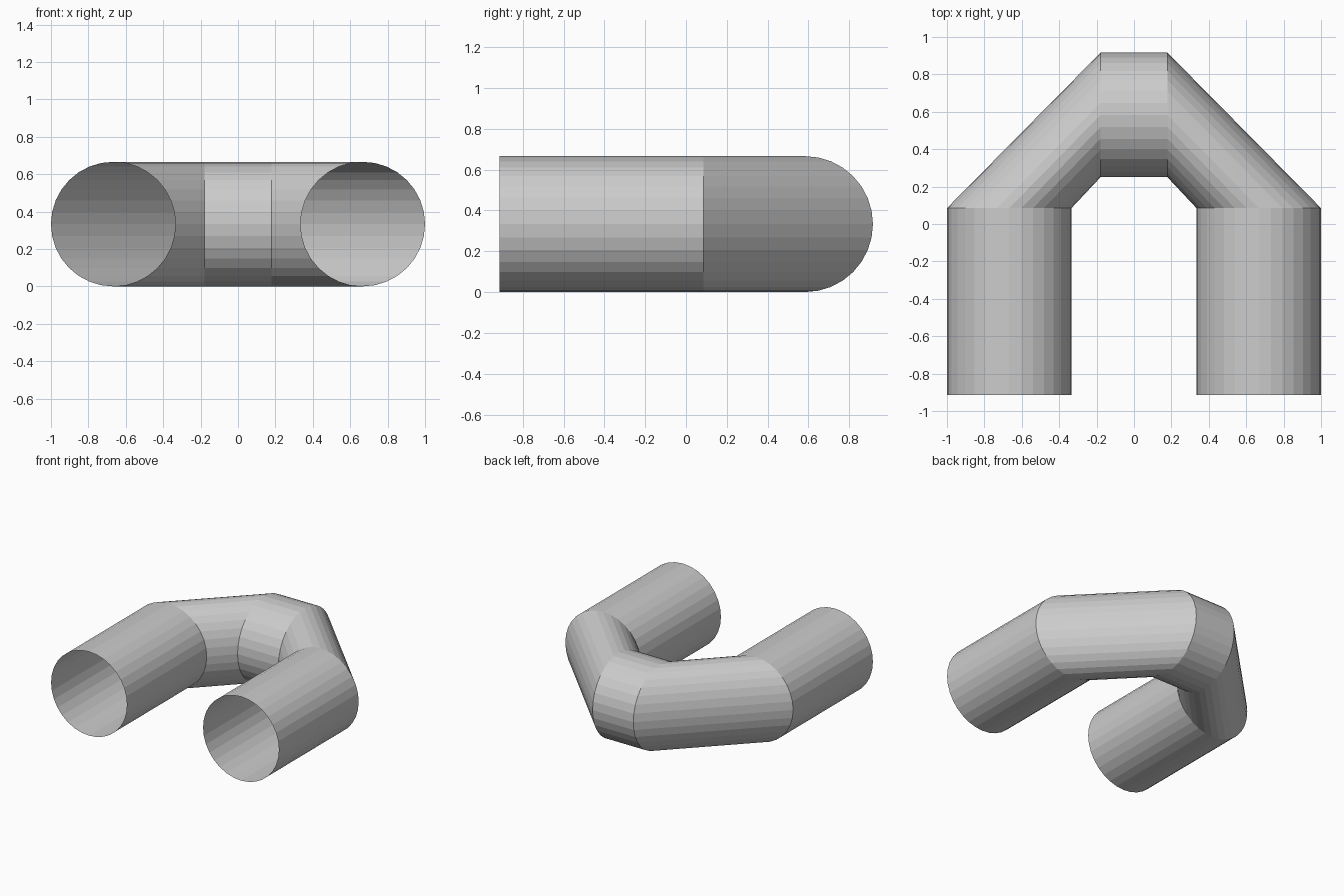
import bpy, bmesh
from math import sin, cos, tau
from mathutils import Vector

if "Cube" in bpy.data.objects:
    bpy.data.objects.remove(bpy.data.objects["Cube"])

SIDES = 32
R = 0.333

# Ring stations along the bend: centre (x, y) and outward direction (x, y)
half = [
    ((-0.667, -0.915), (-1, 0)),   # open end of the leg
    ((-0.667, 0.085), (-1, 0)),    # top of the leg
    ((-0.179, 0.583), (0, 1)),     # start of the cross piece
]
stations = half + [((-c[0], c[1]), (-d[0], d[1])) for c, d in reversed(half)]

# Open thin-walled pipe lofted through the rings
bm = bmesh.new()
rings = []
for (cx, cy), (dx, dy) in stations:
    centre, out = Vector((cx, cy, R)), Vector((dx, dy, 0))
    ring = []
    for i in range(SIDES):
        a = tau * i / SIDES
        ring.append(bm.verts.new(centre + out * R * cos(a) + Vector((0, 0, R * sin(a)))))
    rings.append(ring)

for a, b in zip(rings, rings[1:]):
    for i in range(SIDES):
        j = (i + 1) % SIDES
        bm.faces.new((a[i], b[i], b[j], a[j]))

# Point the faces outwards
bm.normal_update()
bm.faces.ensure_lookup_table()
face = bm.faces[0]
if face.normal.dot(face.calc_center_median() - Vector((-0.667, -0.415, R))) < 0:
    bmesh.ops.reverse_faces(bm, faces=bm.faces[:])

mesh = bpy.data.meshes.new("u_bend_pipe")
bm.to_mesh(mesh)
bm.free()
pipe = bpy.data.objects.new("u_bend_pipe", mesh)
bpy.context.collection.objects.link(pipe)
